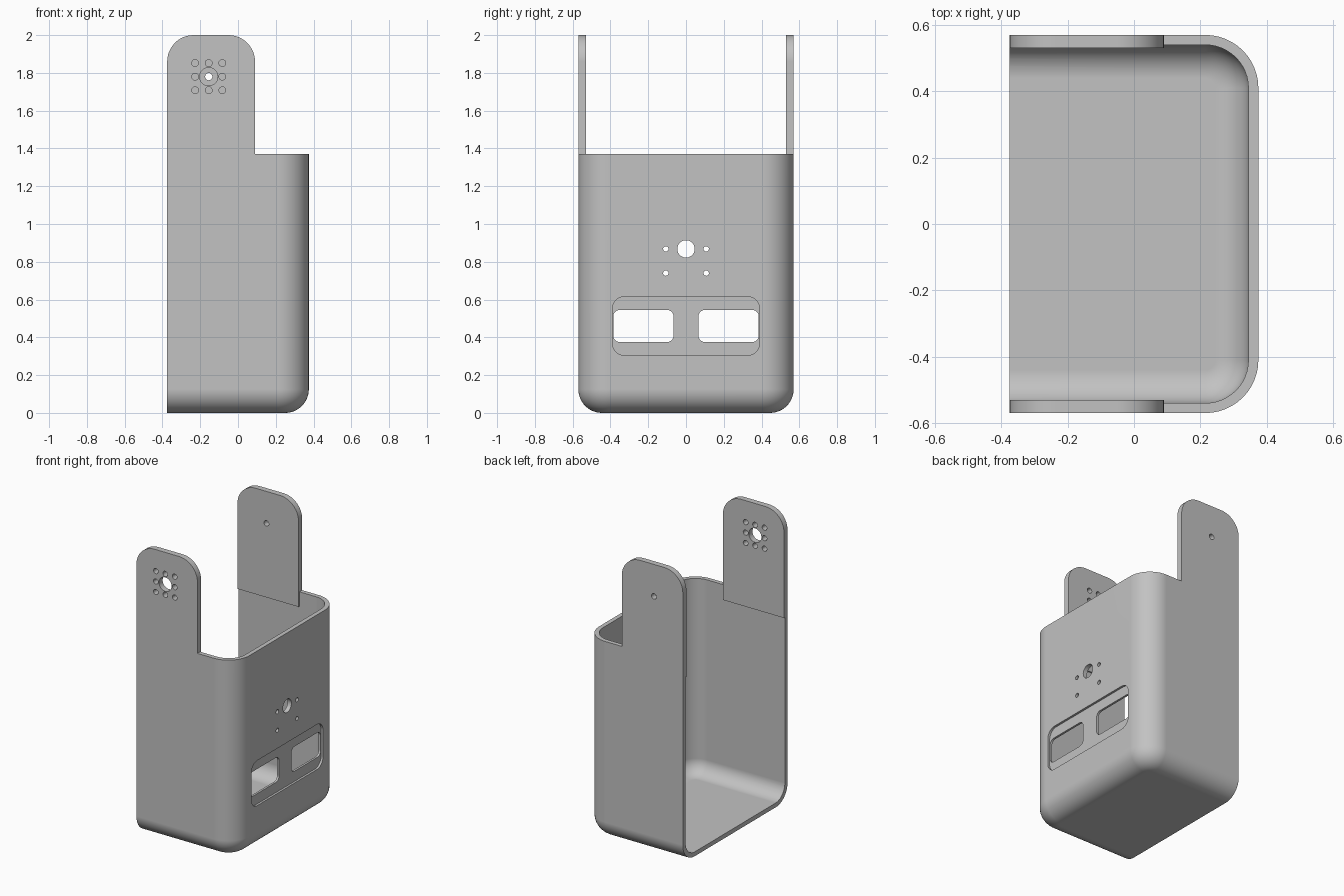
import bpy, bmesh
from math import sin, cos, pi

if "Cube" in bpy.data.objects:
    bpy.data.objects.remove(bpy.data.objects["Cube"], do_unlink=True)

GREY = (0.54, 0.54, 0.54, 1)
grey = bpy.data.materials.new("plain grey")
grey.use_nodes = True
grey.diffuse_color = GREY
grey.node_tree.nodes["Principled BSDF"].inputs["Base Color"].default_value = GREY


def rounded_rect(u0, u1, v0, v1, radii, steps=12):
    """Counter-clockwise outline; radii start at the lower left corner."""
    corners = [(u0, v0, 1, 1), (u1, v0, -1, 1), (u1, v1, -1, -1), (u0, v1, 1, -1)]
    points = []
    for i, ((u, v, su, sv), r) in enumerate(zip(corners, radii)):
        if r == 0:
            points.append((u, v))
            continue
        for k in range(steps + 1):
            a = pi + (i + k / steps) * pi / 2
            points.append((u + su * r + r * cos(a), v + sv * r + r * sin(a)))
    return points


def circle(u, v, r, sides=32):
    return [(u + r * cos(2 * pi * k / sides), v + r * sin(2 * pi * k / sides))
            for k in range(sides)]


def loft(name, rings):
    """Closed solid through equal-length rings of 3D points."""
    bm = bmesh.new()
    loops = [[bm.verts.new(p) for p in ring] for ring in rings]
    n = len(loops[0])
    for low, high in zip(loops, loops[1:]):
        for i in range(n):
            j = (i + 1) % n
            bm.faces.new((low[i], low[j], high[j], high[i]))
    bm.faces.new(loops[0][::-1])
    bm.faces.new(loops[-1])
    bmesh.ops.recalc_face_normals(bm, faces=bm.faces)
    mesh = bpy.data.meshes.new(name)
    bm.to_mesh(mesh)
    bm.free()
    mesh.materials.append(grey)
    obj = bpy.data.objects.new(name, mesh)
    bpy.context.collection.objects.link(obj)
    return obj


def prism_x(name, outline, x0, x1):
    return loft(name, [[(x, u, v) for u, v in outline] for x in (x0, x1)])


def prism_y(name, outline, y0, y1):
    return loft(name, [[(u, y, v) for u, v in outline] for y in (y0, y1)])


def tub(name, x0, x1, half_y, z0, z1, side_r, floor_r, steps=12):
    """Block with rounded upright corners at +x and a rounded floor edge."""
    levels = [(floor_r * (1 - sin(a)), z0 + floor_r * (1 - cos(a)))
              for a in (k / steps * pi / 2 for k in range(steps + 1))]
    levels.append((0, z1))
    rings = []
    for inset, z in levels:
        r, y = side_r - inset, half_y - inset
        outline = rounded_rect(x0, x1 - inset, -y, y, (0, r, r, 0))
        rings.append([(u, v, z) for u, v in outline])
    return loft(name, rings)


def combine(target, tool, operation):
    mod = target.modifiers.new("combine", "BOOLEAN")
    mod.operation, mod.solver, mod.object = operation, "EXACT", tool
    bpy.context.view_layer.objects.active = target
    bpy.ops.object.modifier_apply(modifier=mod.name)
    bpy.data.objects.remove(tool, do_unlink=True)


BACK, FACE, SIDE, RIM, WALL = -0.375, 0.375, 0.57, 1.37, 0.03

# Hollow shell, open at the top and at -x
housing = tub("housing", BACK, FACE, SIDE, 0, RIM, 0.16, 0.125)
hollow = tub("hollow", BACK - 0.2, FACE - WALL, SIDE - WALL, WALL, RIM + 0.2, 0.13, 0.1)
combine(housing, hollow, "DIFFERENCE")

# Two upright arms, slightly thicker than the wall
arm_outline = rounded_rect(BACK, 0.09, 1.27, 2, (0, 0, 0.14, 0.14))
for s in (-1, 1):
    combine(housing, prism_y("arm", arm_outline, s * 0.53, s * SIDE), "UNION")

# Pivot holes: ring of small holes around a large one on -y, one small hole on +y
px, pz, pitch = -0.155, 1.78, 0.072
for i in (-1, 0, 1):
    for j in (-1, 0, 1):
        r = 0.048 if i == j == 0 else 0.018
        hole = circle(px + i * pitch, pz + j * pitch, r)
        combine(housing, prism_y("pivot_hole", hole, -0.7, -0.4), "DIFFERENCE")
combine(housing, prism_y("pin_hole", circle(px, pz, 0.019), 0.4, 0.7), "DIFFERENCE")

# Shallow recess with two windows in the +x wall
recess = rounded_rect(-0.39, 0.39, 0.305, 0.615, [0.065] * 4)
combine(housing, prism_x("recess", recess, FACE - 0.015, 0.5), "DIFFERENCE")
for s in (-1, 1):
    inner, outer = sorted((s * 0.066, s * 0.385))
    window = rounded_rect(inner, outer, 0.375, 0.545, [0.035] * 4)
    combine(housing, prism_x("window", window, 0.2, 0.5), "DIFFERENCE")

# Cable hole and four screw holes above the recess
combine(housing, prism_x("cable_hole", circle(0, 0.868, 0.046), 0.2, 0.5), "DIFFERENCE")
for y in (-0.107, 0.107):
    for z in (0.74, 0.868):
        combine(housing, prism_x("screw_hole", circle(y, z, 0.014), 0.2, 0.5), "DIFFERENCE")

# Smooth shading on the rounded walls, sharp rims
bpy.ops.object.select_all(action="DESELECT")
housing.select_set(True)
bpy.context.view_layer.objects.active = housing
bpy.ops.object.shade_smooth_by_angle(angle=pi / 6)
weighted = housing.modifiers.new("even_shading", "WEIGHTED_NORMAL")
weighted.keep_sharp = True
